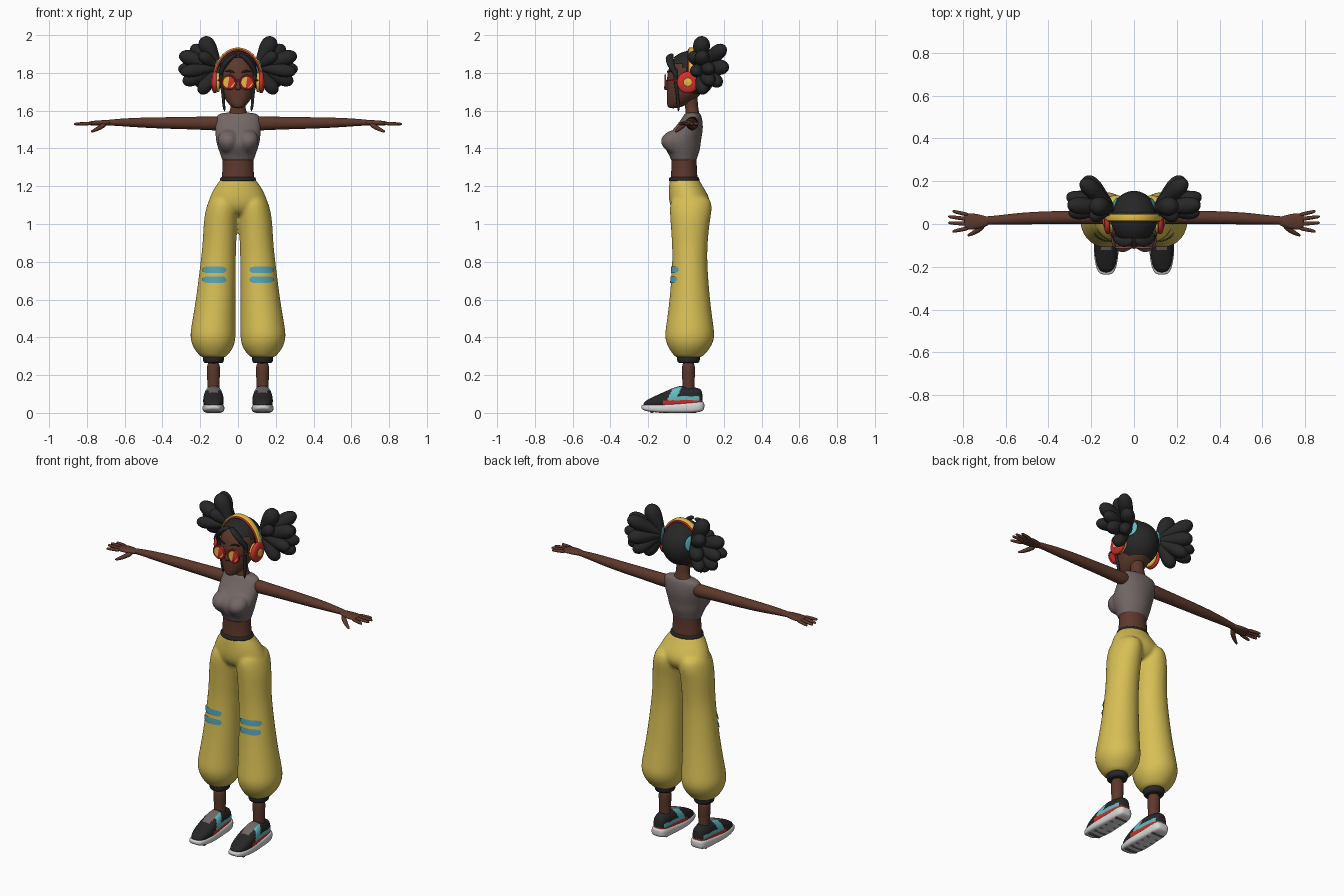
import bpy, bmesh, math
from mathutils import Vector

cube = bpy.data.objects.get("Cube")
if cube:
    bpy.data.objects.remove(cube)


def material(name, r, g, b):
    m = bpy.data.materials.new(name)
    m.use_nodes = True
    m.diffuse_color = (r, g, b, 1)
    node = next(n for n in m.node_tree.nodes if n.type == 'BSDF_PRINCIPLED')
    node.inputs["Base Color"].default_value = (r, g, b, 1)
    node.inputs["Roughness"].default_value = 0.8
    return m


SKIN = material("brown skin", 0.11, 0.04, 0.025)
LIP = material("dark lips", 0.06, 0.02, 0.016)
BLACK = material("soft black", 0.02, 0.02, 0.021)
TAUPE = material("taupe cloth", 0.17, 0.135, 0.13)
YELLOW = material("pants yellow", 0.68, 0.52, 0.09)
BLUE = material("patch blue", 0.1, 0.37, 0.46)
CYAN = material("shoe cyan", 0.12, 0.5, 0.55)
WHITE = material("sole white", 0.68, 0.68, 0.68)
RED = material("red", 0.65, 0.03, 0.025)
GOLD = material("gold", 0.8, 0.5, 0.06)
X, Y, Z = Vector((1, 0, 0)), Vector((0, 1, 0)), Vector((0, 0, 1))
SIDES = ((1, "left"), (-1, "right"))


def finish(bm, name, mat):
    bmesh.ops.recalc_face_normals(bm, faces=bm.faces)
    for f in bm.faces:
        f.smooth = True
    me = bpy.data.meshes.new(name)
    bm.to_mesh(me)
    bm.free()
    me.materials.append(mat)
    ob = bpy.data.objects.new(name, me)
    bpy.context.collection.objects.link(ob)
    return ob


def add_loft(bm, rows, d=Z, power=2, segs=12):
    """Skin elliptical rings (x, y, z, radius u, radius v) along direction d."""
    d = Vector(d).normalized()
    if abs(d.z) > 0.99:
        u, v = X, Y
    else:
        u = Z.cross(d).normalized()
        v = d.cross(u)
    bend = lambda c: math.copysign(abs(c) ** (2 / power), c)
    rings = []
    for x, y, z, a, b in rows:
        ring = []
        for i in range(segs):
            t = math.tau * (i + 0.5) / segs
            p = Vector((x, y, z)) + (u * a * bend(math.cos(t)) + v * b * bend(math.sin(t))) * 1.045
            ring.append(bm.verts.new(p))
        rings.append(ring)
    for r0, r1 in zip(rings, rings[1:]):
        for i in range(segs):
            j = (i + 1) % segs
            bm.faces.new((r0[i], r0[j], r1[j], r1[i]))
    bm.faces.new(rings[0])
    bm.faces.new(rings[-1])


def loft(name, mat, rows, d=Z, power=2, level=2):
    bm = bmesh.new()
    add_loft(bm, rows, d, power)
    ob = finish(bm, name, mat)
    ob.modifiers.new("round", 'SUBSURF').levels = level
    ob.modifiers["round"].render_levels = level
    return ob


def fused(name, mat, parts, voxel, smooth):
    """Melt several lofts into one continuous surface."""
    bm = bmesh.new()
    for rows in parts:
        add_loft(bm, rows)
    ob = finish(bm, name, mat)
    ob.modifiers.new("round", 'SUBSURF').levels = 2
    ob.modifiers["round"].render_levels = 2
    rm = ob.modifiers.new("melt", 'REMESH')
    rm.mode, rm.voxel_size, rm.use_smooth_shade = 'VOXEL', voxel, True
    sm = ob.modifiers.new("relax", 'SMOOTH')
    sm.factor, sm.iterations = 0.5, smooth
    return ob


def ball(name, mat, c, r):
    bm = bmesh.new()
    bmesh.ops.create_uvsphere(bm, u_segments=32, v_segments=20, radius=1)
    for v in bm.verts:
        v.co = Vector((v.co.x * r[0], v.co.y * r[1], v.co.z * r[2])) + Vector(c)
    return finish(bm, name, mat)


def plate(name, mat, pts):
    bm = bmesh.new()
    bm.faces.new([bm.verts.new(p) for p in pts])
    return finish(bm, name, mat)


def disc(c, d, steps):
    """Round rows along d from (offset, radius) steps."""
    return [tuple(Vector(c) + Vector(d).normalized() * o) + (r, r) for o, r in steps]


def arch(name, mat, w, h, width, thick, span, c):
    cu = bpy.data.curves.new(name, 'CURVE')
    cu.dimensions, cu.fill_mode = '2D', 'NONE'
    cu.extrude, cu.bevel_depth, cu.bevel_resolution = width, thick, 2
    sp = cu.splines.new('POLY')
    sp.points.add(40)
    for i, p in enumerate(sp.points):
        t = span * i / 40
        p.co = (w * math.cos(t), h * math.sin(t), 0, 1)
    sp.use_smooth = True
    sp.use_cyclic_u = span > 6
    cu.materials.append(mat)
    ob = bpy.data.objects.new(name, cu)
    ob.location, ob.rotation_euler = c, (math.pi / 2, 0, 0)
    bpy.context.collection.objects.link(ob)


# Pants: hips and two ballooning legs melted together
hips = [(0, -.01, 1.245, .088, .076), (0, -.008, 1.23, .096, .08), (0, .002, 1.19, .127, .092),
        (0, .02, 1.13, .155, .112), (0, .02, 1.08, .165, .1), (0, .02, 1.04, .15, .06)]
leg = [(.08, .025, 1.16, .06, .09), (.082, .027, 1.1, .084, .116), (.092, .022, 1.02, .09, .104),
       (.098, .02, .9, .088, .094), (.105, .02, .8, .093, .091), (.118, .02, .6, .104, .106),
       (.13, .02, .46, .117, .125), (.133, .02, .4, .122, .134), (.131, .018, .345, .108, .113),
       (.13, .015, .305, .075, .08), (.13, .013, .29, .06, .065)]
pants = fused("pants", YELLOW, [hips] + [[(s * r[0],) + r[1:] for r in leg] for s, _ in SIDES], .009, 5)
loft("waistband", BLACK, [(0, -.01, z, a, b) for z, a, b in
     ((1.222, .09, .076), (1.23, .097, .082), (1.246, .093, .079), (1.25, .085, .072))])

# Body, cropped top and neck
loft("waist", SKIN, [(0, -.01, z, a, a * .82) for z, a in
     ((1.2, .09), (1.25, .086), (1.3, .081), (1.35, .082), (1.4, .08))])
chest = [(0, .035, 1.592, .075, .036), (0, .035, 1.578, .118, .046), (0, .025, 1.53, .123, .066),
         (0, .0, 1.48, .12, .088), (0, -.02, 1.44, .117, .098), (0, -.018, 1.4, .106, .095),
         (0, -.012, 1.36, .09, .074), (0, -.012, 1.34, .086, .069), (0, -.012, 1.332, .084, .067)]
bust = [(.052, -.05, 1.5, .03, .03), (.053, -.07, 1.47, .052, .054),
        (.053, -.078, 1.435, .056, .06), (.05, -.068, 1.4, .045, .05), (.048, -.05, 1.37, .03, .03)]
fused("crop_top", TAUPE, [chest] + [[(s * r[0],) + r[1:] for r in bust] for s, _ in SIDES], .008, 5)
loft("neck", SKIN, [(0, .035, 1.54, .06, .04), (0, .034, 1.585, .052, .038), (0, .032, 1.605, .04, .034),
     (0, .025, 1.65, .038, .036), (0, .02, 1.72, .04, .04)])

# Head and face
loft("head", SKIN, [(0, -.068, 1.612, .018, .022), (0, -.055, 1.625, .04, .045), (0, -.025, 1.66, .07, .077),
     (0, -.002, 1.71, .09, .1), (0, .012, 1.77, .101, .114), (0, .018, 1.83, .1, .11),
     (0, .02, 1.875, .08, .085), (0, .02, 1.9, .04, .04)])
loft("nose", SKIN, [(0, -.095, 1.77, .008, .01), (0, -.1, 1.735, .012, .014),
     (0, -.102, 1.718, .017, .016), (0, -.098, 1.708, .01, .01)])
loft("lips", LIP, [(-.026, -.083, 1.671, .004, .002), (-.01, -.092, 1.672, .007, .008),
     (.01, -.092, 1.672, .007, .008), (.026, -.083, 1.671, .004, .002)], X)

# Hair cap, open over the face and the nape
cap = ball("hair_cap", BLACK, (0, .025, 1.79), (.113, .13, .127))
bm = bmesh.new()
bm.from_mesh(cap.data)
gone = []
for f in bm.faces:
    p = f.calc_center_median()
    if p.z < 1.685 or (p.y < -.01 and p.z < 1.885 - abs(p.x) * .5):
        gone.append(f)
bmesh.ops.delete(bm, geom=gone, context='FACES')
bm.to_mesh(cap.data)
bm.free()

tips = ((.185, .085, 1.985, 1.1), (.24, .2, 1.935, 1), (.305, .09, 1.895, 1), (.31, .13, 1.82, .9),
        (.285, .13, 1.75, .95), (.2, .09, 1.695, .9), (.23, .215, 1.83, 1), (.3, .05, 1.805, .85),
        (.22, .18, 1.74, .9), (.2, .03, 1.9, .8))
for s, side in SIDES:
    # Bunched pigtail with its tie
    root = Vector((s * .1, .075, 1.83))
    for n, (x, y, z, k) in enumerate(tips):
        span = Vector((s * x, y, z)) - root
        rows = [tuple(root + span * t) + (r * k, r * k) for t, r in
                ((0, .016), (.3, .027), (.6, .04), (.82, .042), (.97, .028), (1.03, .01))]
        loft(f"{side}_pigtail_lobe_{n + 1}", BLACK, rows, span)
    tie = (s, .5, .1)
    loft(side + "_hair_tie", CYAN, disc((s * .1, .08, 1.83), tie, ((-.007, .044), (0, .05), (.007, .044))), tie)
    # Swept fringe, loose strand and brow
    loft(side + "_fringe", BLACK, [(s * .005, -.075, 1.9, .012, .01), (s * .035, -.089, 1.885, .022, .014),
         (s * .068, -.085, 1.85, .02, .014), (s * .09, -.065, 1.81, .015, .014),
         (s * .098, -.05, 1.775, .006, .006)], (s * .6, 0, -.8))
    loft(side + "_loose_strand", BLACK, [(s * .09, -.055, 1.83, .012, .012), (s * .088, -.055, 1.75, .01, .01),
         (s * .078, -.045, 1.68, .008, .008), (s * .075, -.04, 1.62, .008, .008), (s * .07, -.04, 1.595, .003, .003)])
    loft(side + "_brow", BLACK, [(s * .018, -.098, 1.802, .004, .005), (s * .045, -.093, 1.812, .005, .006),
         (s * .07, -.078, 1.805, .003, .003)], X)

    # Round glasses
    gx, gz = s * .048, 1.75
    loft(side + "_lens", RED, disc((gx, -.11, gz), Y, ((-.002, .036), (.002, .036))), Y, level=1)
    arch(side + "_lens_rim", RED, .037, .037, .001, .004, math.tau, (gx, -.11, gz))
    for tag, a0, a1 in (("large", 85, 255), ("small", 275, 365)):
        pts = [(gx + .032 * math.cos(math.radians(a0 + (a1 - a0) * i / 16)), -.1145,
                gz + .032 * math.sin(math.radians(a0 + (a1 - a0) * i / 16))) for i in range(17)]
        plate(f"{side}_lens_{tag}_glint", GOLD, pts)
    loft(side + "_glasses_arm", RED, [(s * .085, -.108, 1.76, .004, .004), (s * .1, -.06, 1.76, .004, .004),
         (s * .112, .0, 1.76, .004, .004)], Y)

    # Headphone cup
    hub = (s * .1, .01, 1.75)
    out = (s, 0, 0)
    loft(side + "_ear_cushion", GOLD, disc(hub, out, ((-.005, .045), (.002, .052), (.012, .052), (.016, .045))), out)
    loft(side + "_ear_cup", RED, disc(hub, out, ((.012, .05), (.015, .058), (.03, .058), (.036, .045), (.04, .03))), out)
    loft(side + "_ear_cup_badge", GOLD, disc(hub, out, ((.032, .024), (.036, .024), (.045, .022))), out)

    # Arm, palm, fingers and thumb
    loft(side + "_arm", SKIN, [(s * x, y, z, a, b) for x, y, z, a, b in
         ((.07, .035, 1.535, .03, .035), (.12, .033, 1.532, .034, .038), (.2, .032, 1.534, .032, .034),
          (.4, .03, 1.535, .03, .03), (.52, .026, 1.537, .028, .026), (.62, .02, 1.538, .022, .02),
          (.68, .017, 1.537, .019, .015), (.71, .015, 1.535, .02, .014))], X)
    loft(side + "_palm", SKIN, [(s * x, .012, z, a, b) for x, z, a, b in
         ((.67, 1.537, .016, .013), (.71, 1.535, .03, .015), (.75, 1.534, .038, .014),
          (.78, 1.533, .038, .011), (.795, 1.533, .03, .008))], X)
    for n, (y0, x1, y1) in enumerate(((.042, .85, .06), (.022, .87, .035), (.0, .87, .006), (-.019, .85, -.035))):
        loft(f"{side}_finger_{n + 1}", SKIN, [(s * (.77 + (x1 - .77) * t), y0 + (y1 - y0) * t, 1.533 - .004 * t, r, r)
             for t, r in ((0, .009), (.4, .0095), (.8, .008), (1, .006))], X)
    loft(side + "_thumb", SKIN, [(s * .7, -.002, 1.53, .012, .012), (s * .725, -.025, 1.515, .014, .013),
         (s * .75, -.042, 1.5, .01, .01), (s * .78, -.056, 1.487, .006, .006)], (s, -.8, -.6))

    # Knee stripes laid over the pants
    for n, z in enumerate((.705, .757)):
        bm = bmesh.new()
        cols = []
        for i in range(25):
            q = -1 + i / 12
            h = .017 * max(.15, 1 - abs(q) ** 8) ** .5
            cols.append([bm.verts.new((s * (.124 + .06 * q), -.25, z + k * h)) for k in (-1, 0, 1)])
        for a, b in zip(cols, cols[1:]):
            for k in (0, 1):
                bm.faces.new((a[k], b[k], b[k + 1], a[k + 1]))
        wrap = finish(bm, f"{side}_knee_stripe_{n + 1}", BLUE).modifiers.new("wrap", 'SHRINKWRAP')
        wrap.target, wrap.wrap_method, wrap.offset = pants, 'PROJECT', .005
        wrap.wrap_mode, wrap.use_project_y = 'ABOVE_SURFACE', True

    # Cuff and ankle
    cx = s * .13
    loft(side + "_cuff", BLACK, [(cx, .013, z, a, a * 1.08) for z, a in
         ((.262, .045), (.268, .054), (.295, .058), (.31, .05))])
    loft(side + "_ankle", SKIN, [(cx, .013, z, a, a) for z, a in ((.09, .034), (.14, .031), (.2, .034), (.28, .038))])

    # Shoe: sole, treads and colour-blocked upper
    loft(side + "_sole", WHITE, [(cx, y, z, a, b) for y, z, a, b in
         ((-.238, .032, .025, .01), (-.215, .026, .045, .018), (-.13, .024, .06, .024), (-.03, .026, .052, .026),
          (.05, .03, .05, .03), (.085, .035, .042, .026), (.098, .038, .025, .018))], Y, 4)
    for n in range(6):
        loft(f"{side}_tread_{n + 1}", TAUPE, [(cx + x, -.18 + n * .045, .004, .008, .004)
             for x in (-.04, -.03, .03, .04)], X, 4, 1)
    shoe = loft(side + "_shoe_upper", BLACK, [(cx, y, z, a, b) for y, z, a, b in
                ((-.228, .04, .025, .015), (-.19, .05, .046, .028), (-.12, .062, .056, .046),
                 (-.06, .075, .051, .062), (-.01, .08, .046, .066), (.04, .076, .044, .058),
                 (.075, .075, .036, .055), (.088, .07, .022, .04))], Y, 2.6, 3)
    me = bpy.data.meshes.new_from_object(shoe.evaluated_get(bpy.context.evaluated_depsgraph_get()))
    shoe.modifiers.clear()
    shoe.data = me
    me.materials.clear()
    for m in (BLACK, CYAN, RED, TAUPE):
        me.materials.append(m)
    for f in me.polygons:
        p = f.center
        side_on = abs(p.x - cx) > .026
        if p.z < .066 and p.y > -.12:
            f.material_index = 2
        elif side_on and (-.1 < p.y + (p.z - .07) * .5 * -1 < -.055 or (p.z < .088 and -.09 < p.y < .07)):
            f.material_index = 1
        elif not side_on and p.z > .09 and -.12 < p.y < -.02:
            f.material_index = 3

# Glasses bridge and headphone band
loft("glasses_bridge", RED, [(x, -.112, 1.757, .003, .003) for x in (-.016, 0, .016)], X)
arch("headband", GOLD, .128, .168, .01, .006, math.pi, (0, .03, 1.76))
arch("headband_lining", RED, .122, .161, .016, .005, math.pi, (0, .03, 1.76))
